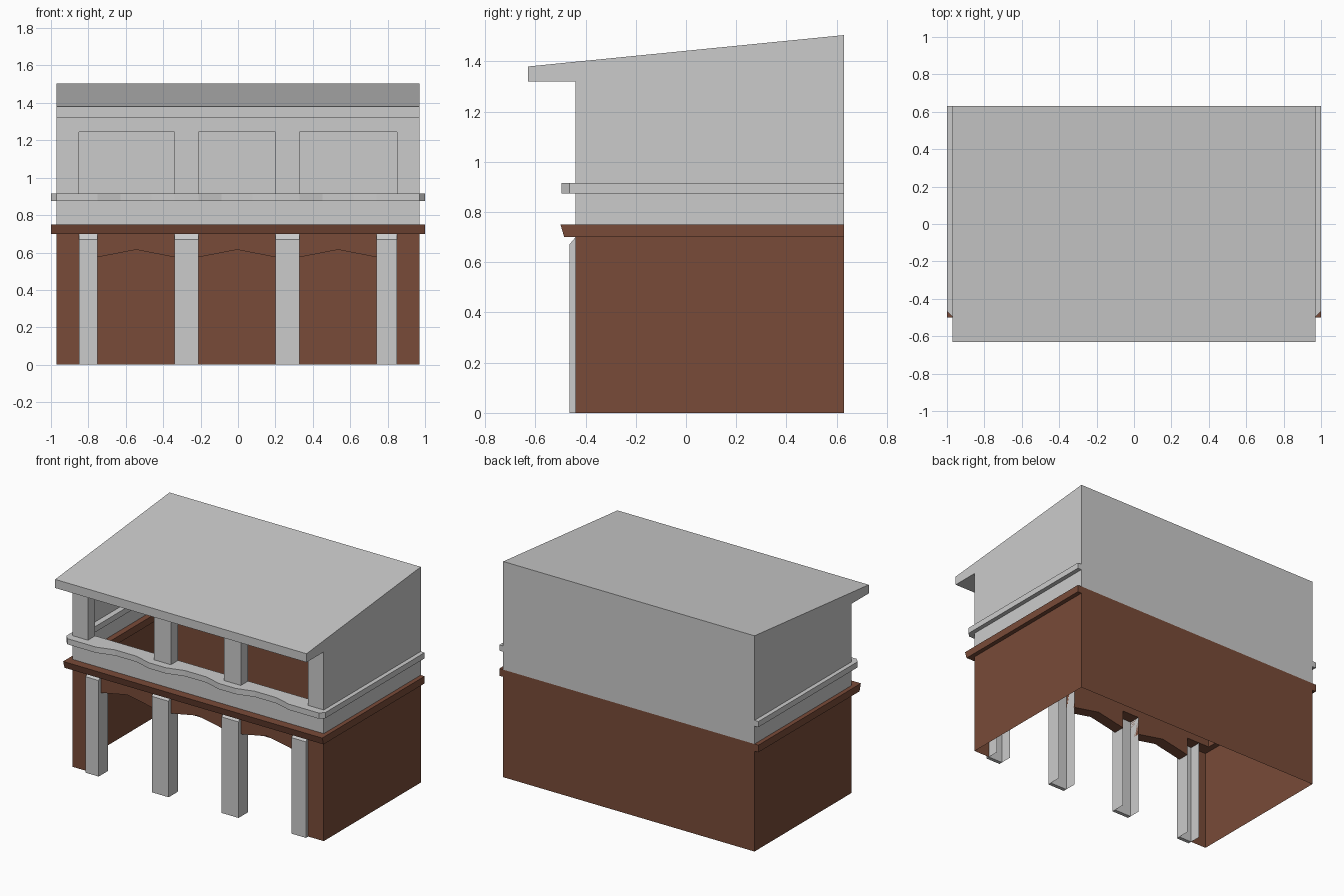
import bpy, bmesh

if "Cube" in bpy.data.objects:
    bpy.data.objects.remove(bpy.data.objects["Cube"])

brown = bpy.data.materials.new("brown_brick")
brown.diffuse_color = (0.19, 0.07, 0.04, 1)
brown.use_nodes = True
brown.node_tree.nodes["Principled BSDF"].inputs["Base Color"].default_value = brown.diffuse_color

W, FRONT, BACK, INNER = 0.97, -0.44, 0.63, -0.36
BAYS = [(-0.75, -0.34), (-0.21, 0.20), (0.33, 0.74)]
PILLARS = [(-0.85, -0.75), (-0.34, -0.21), (0.20, 0.33), (0.74, 0.85)]
AXES = {"x": lambda p, t: (t, p[0], p[1]),
        "y": lambda p, t: (p[0], t, p[1]),
        "z": lambda p, t: (p[0], p[1], t)}


def sweep(bm, axis, pts, a, b, closed=True):
    """Sweep a 2D profile along an axis; open profiles make plain sheets."""
    lo = [bm.verts.new(AXES[axis](p, a)) for p in pts]
    hi = [bm.verts.new(AXES[axis](p, b)) for p in pts]
    n = len(pts)
    for i in range(n if closed else n - 1):
        j = (i + 1) % n
        bm.faces.new((lo[i], lo[j], hi[j], hi[i]))
    if closed:
        bm.faces.new(lo[::-1])
        bm.faces.new(hi)


def flat(bm, axis, pts, t):
    bm.faces.new([bm.verts.new(AXES[axis](p, t)) for p in pts])


def finish(bm, name, mat=None):
    bmesh.ops.recalc_face_normals(bm, faces=bm.faces)
    me = bpy.data.meshes.new(name)
    bm.to_mesh(me)
    bm.free()
    if mat:
        me.materials.append(mat)
    ob = bpy.data.objects.new(name, me)
    bpy.context.collection.objects.link(ob)


def rect(u0, u1, v0, v1):
    return [(u0, v0), (u1, v0), (u1, v1), (u0, v1)]


# lower brick walls, open at the front and underneath
bm = bmesh.new()
sweep(bm, "z", [(-0.85, FRONT), (-W, FRONT), (-W, BACK),
                (W, BACK), (W, FRONT), (0.85, FRONT)], 0, 0.75, False)
finish(bm, "lower_walls", brown)

# shallow pointed arches between the pillars
bm = bmesh.new()
for x0, x1 in BAYS:
    sweep(bm, "y", [(x0, 0.72), (x0, 0.575), ((x0 + x1) / 2, 0.615),
                    (x1, 0.575), (x1, 0.72)], FRONT, INNER)
finish(bm, "arches", brown)

# front pillars: chamfered face slab with two thin return flanges
for i, (x0, x1) in enumerate(PILLARS):
    bm = bmesh.new()
    sweep(bm, "x", [(FRONT, 0), (-0.465, 0), (-0.465, 0.67), (FRONT, 0.70)], x0, x1)
    for x in (x0, x1):
        flat(bm, "x", rect(FRONT, INNER, 0, 0.70), x)
    finish(bm, f"pillar_{i + 1}")

# brown cornice with a sloped front
bm = bmesh.new()
sweep(bm, "x", [(-0.50, 0.75), (-0.485, 0.70), (INNER, 0.70), (INNER, 0.75)], -1, 1)
for s in (-1, 1):
    sweep(bm, "z", rect(s * 0.93, s, INNER, BACK), 0.70, 0.75)
finish(bm, "cornice", brown)

# upper side walls
bm = bmesh.new()
side = [(FRONT, 0.75), (BACK, 0.75), (BACK, 1.505),
        (-0.63, 1.38), (-0.63, 1.32), (FRONT, 1.32)]
for x in (-W, W):
    flat(bm, "x", side, x)
finish(bm, "upper_side_walls")

# back wall, sloping roof, fascia and soffit in one folded sheet
bm = bmesh.new()
sweep(bm, "x", [(BACK, 0.75), (BACK, 1.505), (-0.63, 1.38),
                (-0.63, 1.32), (INNER, 1.32)], -W, W, False)
finish(bm, "roof_and_back_wall")

# parapet and lintel of the upper front
bm = bmesh.new()
flat(bm, "y", rect(-W, W, 0.75, 0.88), FRONT)
finish(bm, "parapet")
bm = bmesh.new()
sweep(bm, "x", [(FRONT, 1.32), (FRONT, 1.245), (INNER, 1.245), (INNER, 1.32)], -W, W, False)
finish(bm, "lintel")

# upper piers, channel shaped and open to the inside
bm = bmesh.new()
for x0, x1 in [(-W, -0.85), (-0.34, -0.21), (0.20, 0.33), (0.85, W)]:
    sweep(bm, "z", [(x0, INNER), (x0, FRONT), (x1, FRONT), (x1, INNER)], 0.88, 1.245, False)
finish(bm, "upper_piers")

# ledge with chamfered corners, stepping back gently at every bay
plan = [(-1, BACK), (-1, -0.465), (-W, -0.495)]
for x0, x1 in BAYS:
    w = x1 - x0
    plan += [(x0, -0.495), (x0 + w * 0.3, -0.46), (x1 - w * 0.3, -0.46), (x1, -0.495)]
plan += [(W, -0.495), (1, -0.465), (1, BACK), (0.93, BACK),
         (0.93, INNER), (-0.93, INNER), (-0.93, BACK)]
bm = bmesh.new()
sweep(bm, "z", plan, 0.875, 0.915)
finish(bm, "ledge")
